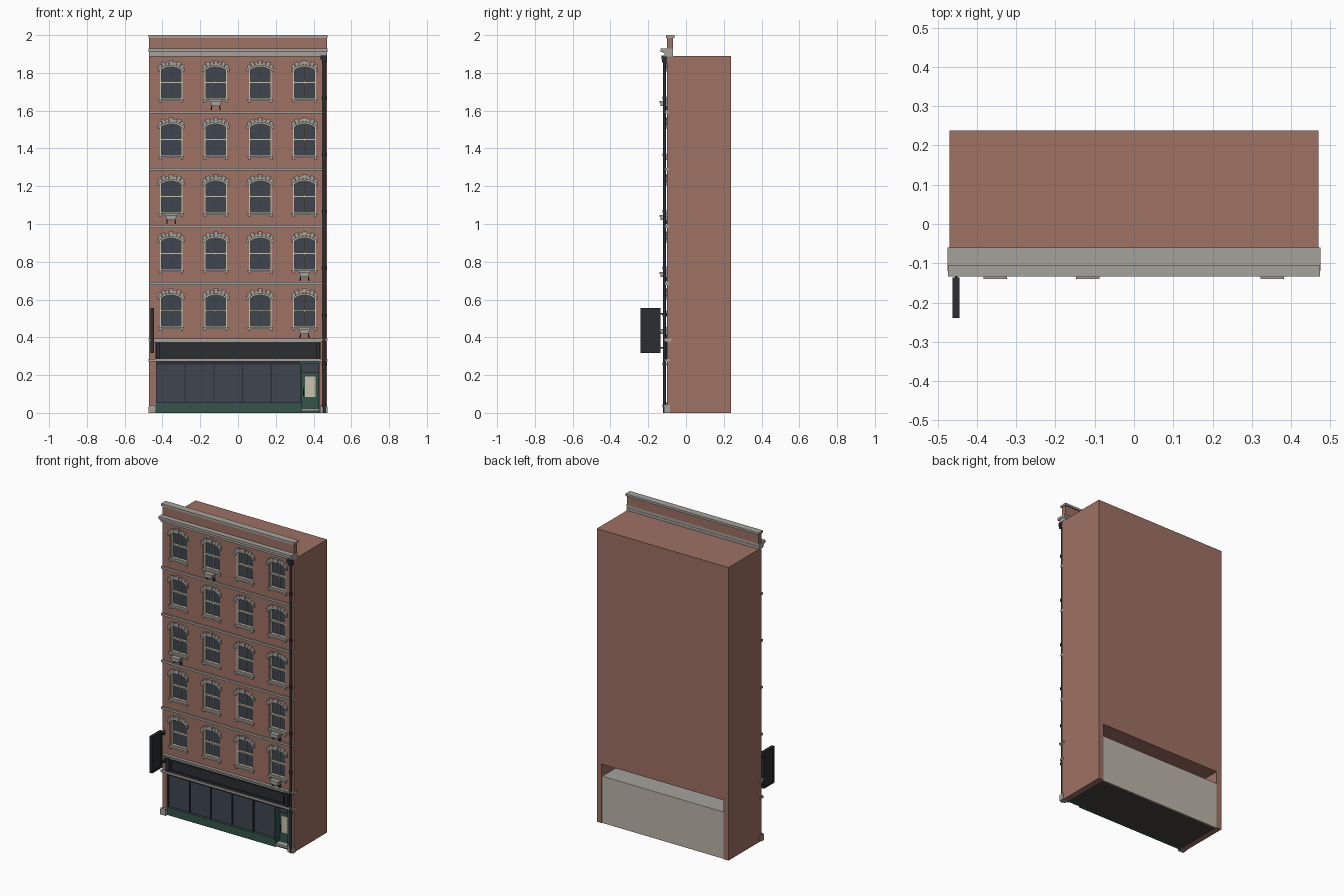
import bpy, bmesh
from math import sin, cos, asin, pi
from mathutils import Matrix


def material(name, *rgb):
    m = bpy.data.materials.new(name)
    m.diffuse_color = (*rgb, 1)
    return m


BRICK = material("brick", 0.34, 0.165, 0.125)
STONE = material("stone", 0.37, 0.36, 0.33)
GLASS = material("glass", 0.05, 0.06, 0.08)
DARK = material("dark_metal", 0.025, 0.026, 0.032)
GREEN = material("green_paint", 0.035, 0.09, 0.07)
CREAM = material("cream_paint", 0.58, 0.55, 0.42)
PLASTER = material("plaster", 0.5, 0.46, 0.4)
FLOOR = material("floor_grey", 0.06, 0.055, 0.05)


def prism(bm, pts, y0, y1):
    """Extrude an x-z outline from y0 to y1."""
    a = [bm.verts.new((x, y0, z)) for x, z in pts]
    b = [bm.verts.new((x, y1, z)) for x, z in pts]
    bm.faces.new(a)
    bm.faces.new(b[::-1])
    for i in range(len(a)):
        j = (i + 1) % len(a)
        bm.faces.new((a[i], b[i], b[j], a[j]))


def box(bm, x0, x1, y0, y1, z0, z1):
    prism(bm, [(x0, z0), (x1, z0), (x1, z1), (x0, z1)], y0, y1)


def finish(name, bm, mat=None):
    bmesh.ops.recalc_face_normals(bm, faces=bm.faces[:])
    me = bpy.data.meshes.new(name)
    bm.to_mesh(me)
    bm.free()
    ob = bpy.data.objects.new(name, me)
    bpy.context.collection.objects.link(ob)
    if mat:
        me.materials.append(mat)
    return ob


def boxes(name, mat, *items):
    bm = bmesh.new()
    for it in items:
        box(bm, *it)
    return finish(name, bm, mat)


def arched(cx, b, hw, inset=0.0):
    """Window outline with a shallow arched head."""
    r, cz = 0.1 - inset, b + 0.08
    h = asin(hw / r)
    pts = [(cx - hw, b + inset), (cx + hw, b + inset)]
    for i in range(9):
        t = h - 2 * h * i / 8
        pts.append((cx + r * sin(t), cz + r * cos(t)))
    return pts


COLS = (-0.354, -0.118, 0.118, 0.352)
ROWS = [0.452 + 0.302 * r for r in range(5)]
WINDOWS = [(x, b) for b in ROWS for x in COLS]
FRONT, BACK = -0.10, 0.238

# Brick body with window pockets and an open ground storey
cut = bmesh.new()
box(cut, -0.435, 0.435, -0.4, 0.4, -0.1, 0.38)
for x, b in WINDOWS:
    prism(cut, arched(x, b, 0.06), -0.2, -0.07)
cutter = finish("opening_cutter", cut)
cutter.hide_render = True
cutter.hide_viewport = True
body = boxes("brick_body", BRICK, (-0.47, 0.47, FRONT, BACK, 0, 1.89))
mod = body.modifiers.new("openings", "BOOLEAN")
mod.operation, mod.solver, mod.object = "DIFFERENCE", "EXACT", cutter

# Windows: glass, frames, sills and arch stones
glass, frame, sill, arch = (bmesh.new() for _ in range(4))
for x, b in WINDOWS:
    prism(glass, arched(x, b, 0.06), -0.078, -0.069)
    o, n = arched(x, b, 0.06), arched(x, b, 0.052, 0.008)
    for i in range(len(o)):
        j = (i + 1) % len(o)
        prism(frame, [o[i], o[j], n[j], n[i]], -0.096, -0.077)
    box(frame, x - 0.053, x + 0.053, -0.092, -0.077, b + 0.085, b + 0.094)
    box(frame, x - 0.002, x + 0.002, -0.086, -0.077, b + 0.008, b + 0.172)
    box(sill, x - 0.068, x + 0.068, -0.112, -0.08, b - 0.008, b + 0.002)
    for s in (-1, 1):
        box(sill, x + s * 0.058 - 0.006, x + s * 0.058 + 0.006, -0.108, -0.095, b - 0.018, b - 0.008)
    step = 2 * asin(0.6) / 7
    for k in range(-3, 4):
        t0, t1 = (k - 0.47) * step, (k + 0.47) * step
        r1 = 0.127 if k % 2 == 0 else 0.121
        y = -0.116 if k == 0 else -0.11
        prism(arch, [(x + r * sin(t), b + 0.08 + r * cos(t))
                     for r, t in ((0.099, t0), (0.099, t1), (r1, t1), (r1, t0))], y, -0.09)
    for s in (-1, 1):
        box(arch, x + s * 0.066 - 0.006, x + s * 0.066 + 0.006, -0.11, -0.095, b + 0.148, b + 0.166)
finish("window_glass", glass, GLASS)
finish("window_frames", frame, CREAM)
finish("window_sills", sill, STONE)
finish("window_arch_stones", arch, STONE)

# Window ledge boxes on splayed brackets
ledge, bracket = bmesh.new(), bmesh.new()
for c, r in ((1, 4), (0, 2), (3, 1), (3, 0)):
    x, z = COLS[c], ROWS[r] - 0.008
    box(ledge, x - 0.03, x + 0.03, -0.14, -0.1, z - 0.012, z)
    box(ledge, x - 0.025, x + 0.025, -0.136, -0.1, z - 0.026, z - 0.012)
    for s in (-1, 1):
        xs = x + s * 0.02
        prism(bracket, [(xs - 0.003, z - 0.026), (xs + 0.003, z - 0.026),
                        (xs + 0.003 + s * 0.004, z - 0.048), (xs - 0.003 + s * 0.004, z - 0.048)], -0.116, -0.1)
finish("ledge_boxes", ledge, STONE)
finish("ledge_brackets", bracket, DARK)

# String courses between the floors
boxes("string_courses", STONE, *[(-0.471, 0.471, -0.11, -0.09, b + 0.226, b + 0.24) for b in ROWS[:4]])

# Roof cornice, parapet and coping
boxes("roof_cornice", STONE,
      (-0.472, 0.472, -0.115, -0.07, 1.888, 1.907),
      (-0.474, 0.474, -0.134, -0.07, 1.911, 1.928),
      (-0.472, 0.472, -0.122, -0.072, 1.905, 1.912))
boxes("parapet", BRICK, (-0.47, 0.47, -0.1, -0.068, 1.926, 1.988))
boxes("parapet_coping", STONE, (-0.475, 0.475, -0.106, -0.06, 1.986, 2.0))

# Shop fascia, raised border and end consoles
boxes("fascia", DARK, (-0.437, 0.437, -0.108, -0.08, 0.28, 0.38),
      (-0.405, 0.405, -0.113, -0.1, 0.36, 0.367), (-0.405, 0.405, -0.113, -0.1, 0.296, 0.303),
      (-0.405, -0.398, -0.113, -0.1, 0.303, 0.36), (0.398, 0.405, -0.113, -0.1, 0.303, 0.36),
      (-0.435, -0.412, -0.117, -0.1, 0.288, 0.376), (0.412, 0.435, -0.117, -0.1, 0.288, 0.376))
boxes("fascia_cornice", STONE, (-0.475, 0.475, -0.12, -0.075, 0.384, 0.393),
      (-0.472, 0.472, -0.113, -0.08, 0.375, 0.385),
      (-0.473, 0.473, -0.115, -0.085, 0.272, 0.286))

# Shop window, mullions and panelled riser
boxes("shop_glass", GLASS, (-0.435, 0.335, -0.09, -0.084, 0.05, 0.268))
boxes("shop_mullions", DARK, *[(x - 0.003, x + 0.003, -0.097, -0.085, 0.05, 0.262)
                               for x in (-0.432, -0.28, -0.128, 0.024, 0.176)],
      (-0.435, 0.335, -0.097, -0.085, 0.256, 0.275))
boxes("shop_riser", GREEN, (-0.435, 0.335, -0.1, -0.08, 0, 0.046),
      (-0.435, 0.335, -0.105, -0.08, 0.046, 0.054))

# Recessed entrance and door
boxes("entrance_surround", GREEN, (0.329, 0.339, -0.1, -0.045, 0, 0.275),
      (0.425, 0.436, -0.1, -0.045, 0, 0.275),
      (0.335, 0.43, -0.098, -0.045, 0.258, 0.275),
      (0.335, 0.43, -0.09, -0.045, 0, 0.012))
boxes("door", GREEN, (0.338, 0.426, -0.058, -0.045, 0.012, 0.208),
      (0.338, 0.426, -0.064, -0.045, 0.205, 0.214))
boxes("door_pane", CREAM, (0.354, 0.41, -0.061, -0.05, 0.085, 0.192))
boxes("door_transom", GLASS, (0.338, 0.426, -0.056, -0.045, 0.214, 0.26))
boxes("door_step", STONE, (0.339, 0.425, -0.1, -0.06, 0.01, 0.024))
boxes("door_handle", DARK, (0.345, 0.349, -0.066, -0.055, 0.09, 0.13))

# Stone plinths under the end piers
boxes("pier_plinths", STONE, *[(min(a, c), max(a, c), -0.117, -0.085, z0, z1)
                               for s in (-1, 1)
                               for a, c, z0, z1 in ((s * 0.434, s * 0.475, 0, 0.034), (s * 0.436, s * 0.472, 0.034, 0.042))])

# Shop interior: floor, ceiling and rear wall
boxes("shop_floor", FLOOR, (-0.435, 0.435, -0.045, 0.232, 0, 0.01),
      (-0.435, 0.33, -0.082, -0.045, 0, 0.01))
boxes("shop_ceiling", STONE, (-0.435, 0.435, -0.08, 0.228, 0.29, 0.3))
boxes("shop_rear_wall", PLASTER, (-0.435, 0.435, 0.226, 0.234, 0, 0.302))

# Projecting sign board with frame and wall arms
sx0, sx1 = -0.462, -0.444
boxes("hanging_sign", DARK, (sx0 + 0.003, sx1 - 0.003, -0.236, -0.138, 0.322, 0.55),
      (sx0, sx1, -0.24, -0.136, 0.543, 0.555), (sx0, sx1, -0.24, -0.136, 0.318, 0.33),
      (sx0, sx1, -0.24, -0.23, 0.33, 0.543), (sx0, sx1, -0.146, -0.136, 0.33, 0.543),
      (-0.456, -0.45, -0.14, -0.095, 0.522, 0.53), (-0.456, -0.45, -0.14, -0.095, 0.342, 0.35),
      (-0.46, -0.446, -0.104, -0.098, 0.51, 0.542), (-0.46, -0.446, -0.104, -0.098, 0.33, 0.362))

# Drainpipe with collars
pipe = bmesh.new()
spans = [(0.008, 0.0, 1.88)] + [(0.0115, z, z + 0.014) for z in (0.03, 0.25, 0.51, 0.76, 1.06, 1.36, 1.66)]
for r, z0, z1 in spans:
    bmesh.ops.create_cone(pipe, cap_ends=True, segments=12, radius1=r, radius2=r, depth=z1 - z0,
                          matrix=Matrix.Translation((0.456, -0.114, (z0 + z1) / 2)))
p = finish("drainpipe", pipe, DARK)
bpy.context.view_layer.objects.active = p
p.select_set(True)
bpy.ops.object.shade_smooth_by_angle(angle=pi / 5)
boxes("drainpipe_hopper", DARK, (0.438, 0.471, -0.13, -0.1, 1.87, 1.893),
      (0.444, 0.468, -0.126, -0.1, 1.855, 1.87))
